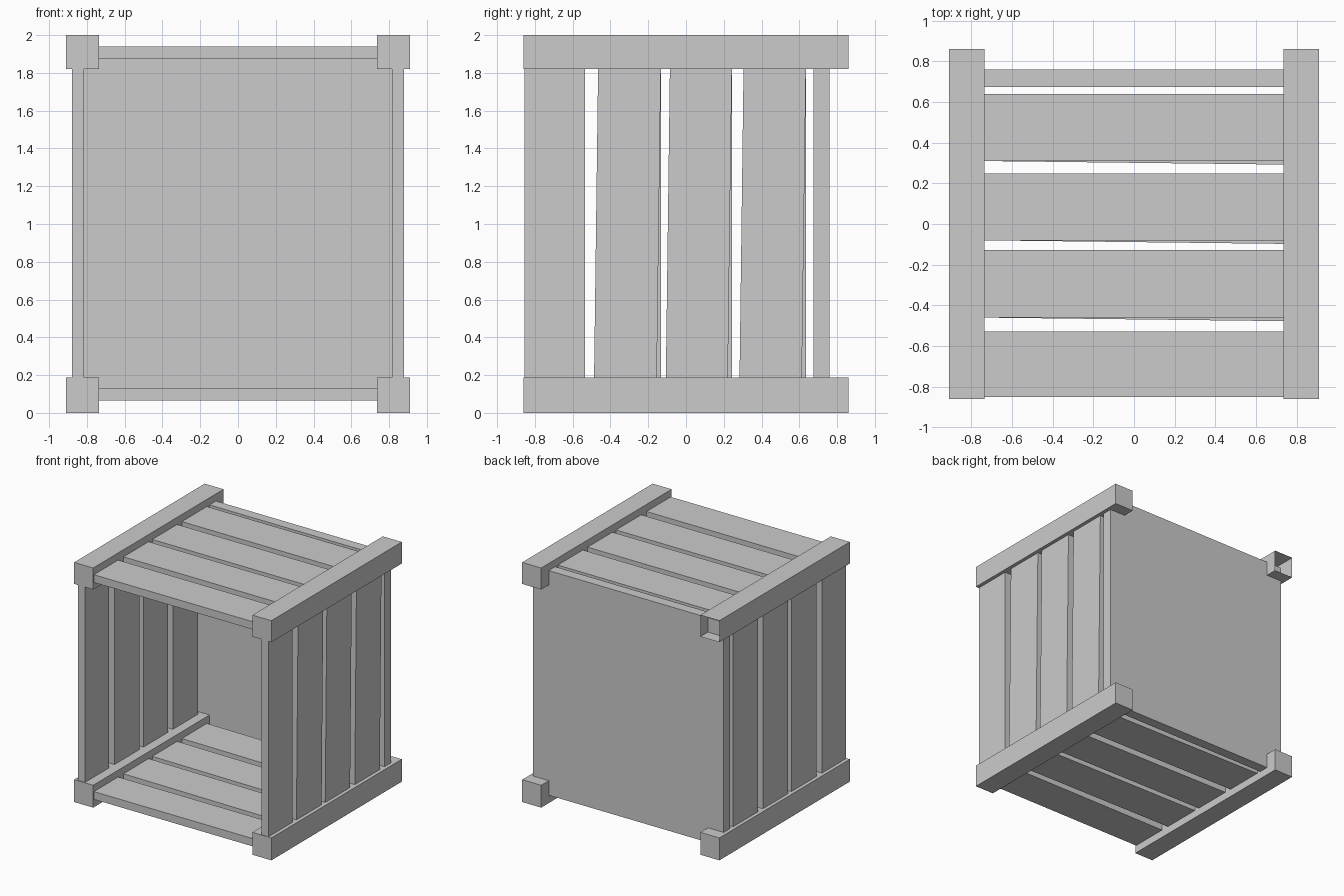
import bpy, bmesh

if "Cube" in bpy.data.objects:
    bpy.data.objects.remove(bpy.data.objects["Cube"])


def box(name, lo, hi, skew=None):
    """Box from corner to corner; skew = (axis, y shift at low end, y shift at high end)."""
    bm = bmesh.new()
    bmesh.ops.create_cube(bm, size=1)
    for v in bm.verts:
        high = [c > 0 for c in v.co]
        v.co = [hi[i] if high[i] else lo[i] for i in range(3)]
        if skew:
            v.co.y += skew[2] if high[skew[0]] else skew[1]
    mesh = bpy.data.meshes.new(name)
    bm.to_mesh(mesh)
    bm.free()
    ob = bpy.data.objects.new(name, mesh)
    bpy.context.collection.objects.link(ob)
    return ob


# Four square corner rails running front to back
rails = {}
for side, x0, x1 in (("left", -0.91, -0.735), ("right", 0.735, 0.91)):
    for level, z0, z1 in (("bottom", 0, 0.187), ("top", 1.82, 2.0)):
        rails[side, level] = box(f"{level}_{side}_rail",
                                 (x0, -0.86, z0), (x1, 0.86, z1))

# The top left rail is open at its back end
mesh = rails["left", "top"].data
bm = bmesh.new()
bm.from_mesh(mesh)
bm.normal_update()
bmesh.ops.delete(bm, geom=[f for f in bm.faces if f.normal.y > 0.9], context='FACES')
bm.to_mesh(mesh)
bm.free()

# Solid back panel
box("back_panel", (-0.88, 0.675, 0.065), (0.88, 0.76, 1.94))

# Four planks on each of the top, bottom and sides; some sit slightly crooked
planks = [(-0.85, -0.53), (-0.46, -0.128), (-0.08, 0.248), (0.31, 0.64)]
for i, (y0, y1) in enumerate(planks, 1):
    tilt = 0 if i == 1 else 1
    box(f"top_slat_{i}", (-0.76, y0, 1.875), (0.76, y1, 1.94))
    box(f"bottom_slat_{i}", (-0.76, y0, 0.065), (0.76, y1, 0.13),
        (0, 0, -0.018 * tilt))
    box(f"left_slat_{i}", (-0.88, y0 - 0.005, 0.16), (-0.815, y1 - 0.005, 1.85))
    box(f"right_slat_{i}", (0.815, y0 - 0.005, 0.16), (0.88, y1 - 0.005, 1.85),
        (2, -0.022 * tilt, 0))
